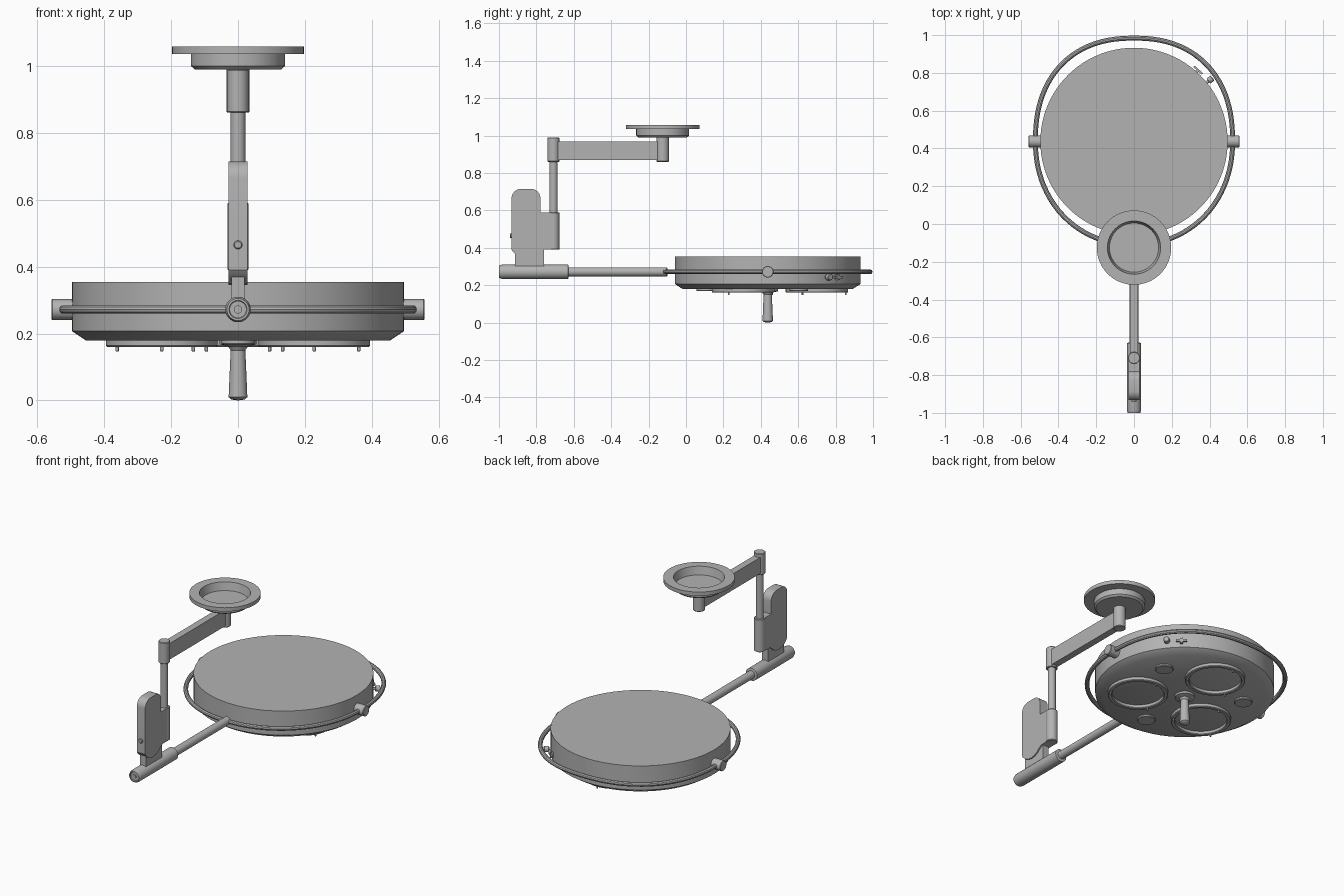
import bpy, bmesh
from math import pi, cos, sin, radians, atan2
from mathutils import Vector, Matrix

old = bpy.data.objects.get("Cube")
if old:
    bpy.data.objects.remove(old)

GREY = bpy.data.materials.new("satin grey")
GREY.use_nodes = True
COLOUR = (0.45, 0.45, 0.45, 1)
GREY.diffuse_color = COLOUR
GREY.node_tree.nodes["Principled BSDF"].inputs["Base Color"].default_value = COLOUR

HEAD_Y = 0.437
ARM_Z = 0.272
MOUNT_Y = -0.125
POST_Y = -0.709


def finish(name, bm):
    """Turn a bmesh into a shaded object."""
    bmesh.ops.recalc_face_normals(bm, faces=bm.faces)
    mesh = bpy.data.meshes.new(name)
    bm.to_mesh(mesh)
    bm.free()
    mesh.materials.append(GREY)
    obj = bpy.data.objects.new(name, mesh)
    bpy.context.collection.objects.link(obj)
    bpy.ops.object.select_all(action='DESELECT')
    obj.select_set(True)
    bpy.context.view_layer.objects.active = obj
    bpy.ops.object.shade_smooth_by_angle(angle=radians(35))
    return obj


def lathe(name, profile, origin, axis=(0, 0, 1), steps=48):
    """Revolve (radius, height) points about an axis through origin."""
    bm = bmesh.new()
    verts = [bm.verts.new((r, 0, h)) for r, h in profile]
    edges = [bm.edges.new(pair) for pair in zip(verts, verts[1:])]
    bmesh.ops.spin(bm, geom=verts + edges, axis=(0, 0, 1), cent=(0, 0, 0),
                   angle=2 * pi, steps=steps)
    bmesh.ops.remove_doubles(bm, verts=bm.verts, dist=1e-5)
    turn = Vector((0, 0, 1)).rotation_difference(Vector(axis)).to_matrix().to_4x4()
    bm.transform(Matrix.Translation(origin) @ turn)
    return finish(name, bm)


def rod(name, radius, start, end, steps=32, bevel=0.003):
    """Solid cylinder with softened rims between two points."""
    start, end = Vector(start), Vector(end)
    length = (end - start).length
    return lathe(name, [(0, 0), (radius - bevel, 0), (radius, bevel),
                        (radius, length - bevel), (radius - bevel, length),
                        (0, length)], start, end - start, steps)


def box(name, centre, size, turn=0):
    bm = bmesh.new()
    bmesh.ops.create_cube(bm, size=1)
    bm.transform(Matrix.Translation(centre) @ Matrix.Rotation(turn, 4, 'Z')
                 @ Matrix.Diagonal((*size, 1)))
    return finish(name, bm)


def plate(name, outline, half_width):
    """Extrude a (y, z) outline across x."""
    bm = bmesh.new()
    face = bm.faces.new([bm.verts.new((-half_width, y, z)) for y, z in outline])
    out = bmesh.ops.extrude_face_region(bm, geom=[face])
    moved = [v for v in out["geom"] if isinstance(v, bmesh.types.BMVert)]
    bmesh.ops.translate(bm, verts=moved, vec=(2 * half_width, 0, 0))
    return finish(name, bm)


def arc(cy, cz, radius, a0, a1, steps=6):
    angles = [radians(a0 + (a1 - a0) * i / steps) for i in range(steps + 1)]
    return [(cy + radius * cos(a), cz + radius * sin(a)) for a in angles]


# Ceiling mount: open cup with a flat flange, and the post below it
lathe("ceiling_mount", [(0, 0.99), (0.13, 0.99), (0.141, 1.0), (0.141, 1.035),
                        (0.197, 1.035), (0.197, 1.058), (0.141, 1.058),
                        (0.13, 1.01), (0, 1.01)], (0, MOUNT_Y, 0), steps=64)
rod("mount_post", 0.034, (0, MOUNT_Y, 0.86), (0, MOUNT_Y, 0.992))

# Upper arm and the drop rod at its end
box("upper_arm", (0, (MOUNT_Y + POST_Y) / 2, 0.92), (0.042, POST_Y - MOUNT_Y, 0.098))
rod("elbow_post", 0.032, (0, POST_Y, 0.86), (0, POST_Y, 0.99))
rod("drop_rod", 0.022, (0, POST_Y, 0.5), (0, POST_Y, 0.88))
rod("drop_rod_socket", 0.032, (0, POST_Y, 0.39), (0, POST_Y, 0.59))

# Spring housing with rounded top, curved bottom and a neck to the lower arm
outline = (arc(-0.883, 0.665, 0.05, 180, 90) + arc(-0.828, 0.665, 0.05, 90, 0)
           + [(-0.778, 0.59), (POST_Y, 0.59), (POST_Y, 0.39), (-0.765, 0.39)]
           + arc(-0.855, 0.435, 0.09, -40, -140) + [(-0.933, 0.39)])
plate("spring_housing", outline, 0.028)
box("housing_neck", (0, -0.838, 0.335), (0.04, 0.155, 0.11))
rod("housing_button", 0.013, (0, -0.92, 0.465), (0, -0.941, 0.465), 20)

# Lower arm, its sleeve and stepped end cap
rod("lower_arm", 0.024, (0, -0.65, ARM_Z), (0, -0.1, ARM_Z))
lathe("arm_sleeve", [(0, 0), (0.012, 0), (0.012, 0.005), (0.025, 0.005),
                     (0.027, 0), (0.033, 0), (0.038, 0.015), (0.038, 0.37),
                     (0.024, 0.373), (0, 0.373)], (0, -1, ARM_Z), (0, 1, 0))

# Yoke ring round the lamp head, slightly squarer than an ellipse
curve = bpy.data.curves.new("yoke_path", 'CURVE')
curve.dimensions = '3D'
curve.bevel_depth = 0.013
curve.bevel_resolution = 3
count = 96
path = curve.splines.new('POLY')
path.points.add(count - 1)
path.use_cyclic_u = True
for i, point in enumerate(path.points):
    a = 2 * pi * i / count
    n = 2.3 if sin(a) > 0 else 2.1
    size = (abs(cos(a)) ** n + abs(sin(a)) ** n) ** (-1 / n)
    point.co = (0.522 * size * cos(a), HEAD_Y + 0.547 * size * sin(a), ARM_Z, 1)
temp = bpy.data.objects.new("yoke_path", curve)
bm = bmesh.new()
bpy.context.collection.objects.link(temp)
bm.from_mesh(temp.to_mesh())
bpy.data.objects.remove(temp)
finish("yoke_ring", bm)
for name, side in (("left", 1), ("right", -1)):
    rod(name + "_pivot", 0.031, (side * 0.485, HEAD_Y, ARM_Z),
        (side * 0.558, HEAD_Y, ARM_Z))

# Lamp head drum with a chamfered lower edge
lathe("lamp_head", [(0, 0.18), (0.455, 0.18), (0.496, 0.207), (0.496, 0.354),
                    (0, 0.354)], (0, HEAD_Y, 0), steps=96)

# Three lamp rims with pins, alternating with three small discs
for i in range(3):
    a = radians(90 + 120 * i)
    x, y = 0.263 * cos(a), HEAD_Y + 0.263 * sin(a)
    lathe(f"lamp_rim_{i}", [(0.167, 0.182), (0.167, 0.164), (0.163, 0.16),
                            (0.148, 0.16), (0.144, 0.164), (0.144, 0.182)],
          (x, y, 0))
    for j in range(3):
        b = radians(90 + 120 * j)
        px, py = x + 0.154 * cos(b), y + 0.154 * sin(b)
        rod(f"rim_pin_{i}_{j}", 0.005, (px, py, 0.147), (px, py, 0.165), 12, 0.001)
    x, y = -0.33 * cos(a), HEAD_Y - 0.33 * sin(a)
    rod(f"small_disc_{i}", 0.05, (x, y, 0.168), (x, y, 0.182))

# Central grip with a flared collar
lathe("centre_grip", [(0, 0), (0.02, 0.003), (0.028, 0.01), (0.022, 0.15),
                      (0.03, 0.162), (0.055, 0.168), (0.055, 0.182)],
      (0, HEAD_Y, 0))

# Control knob and small lever on the drum side
a = radians(39)
out = Vector((cos(a), sin(a), 0))
base = Vector((0, HEAD_Y, 0.243))
rod("control_knob_stem", 0.008, base + out * 0.49, base + out * 0.515, 16, 0.001)
rod("control_knob", 0.017, base + out * 0.507, base + out * 0.535, 24)
a = radians(48)
out = Vector((cos(a), sin(a), 0))
box("lever_base", base + out * 0.5, (0.024, 0.016, 0.03), a)
box("lever", base + out * 0.508, (0.01, 0.06, 0.012), a)
